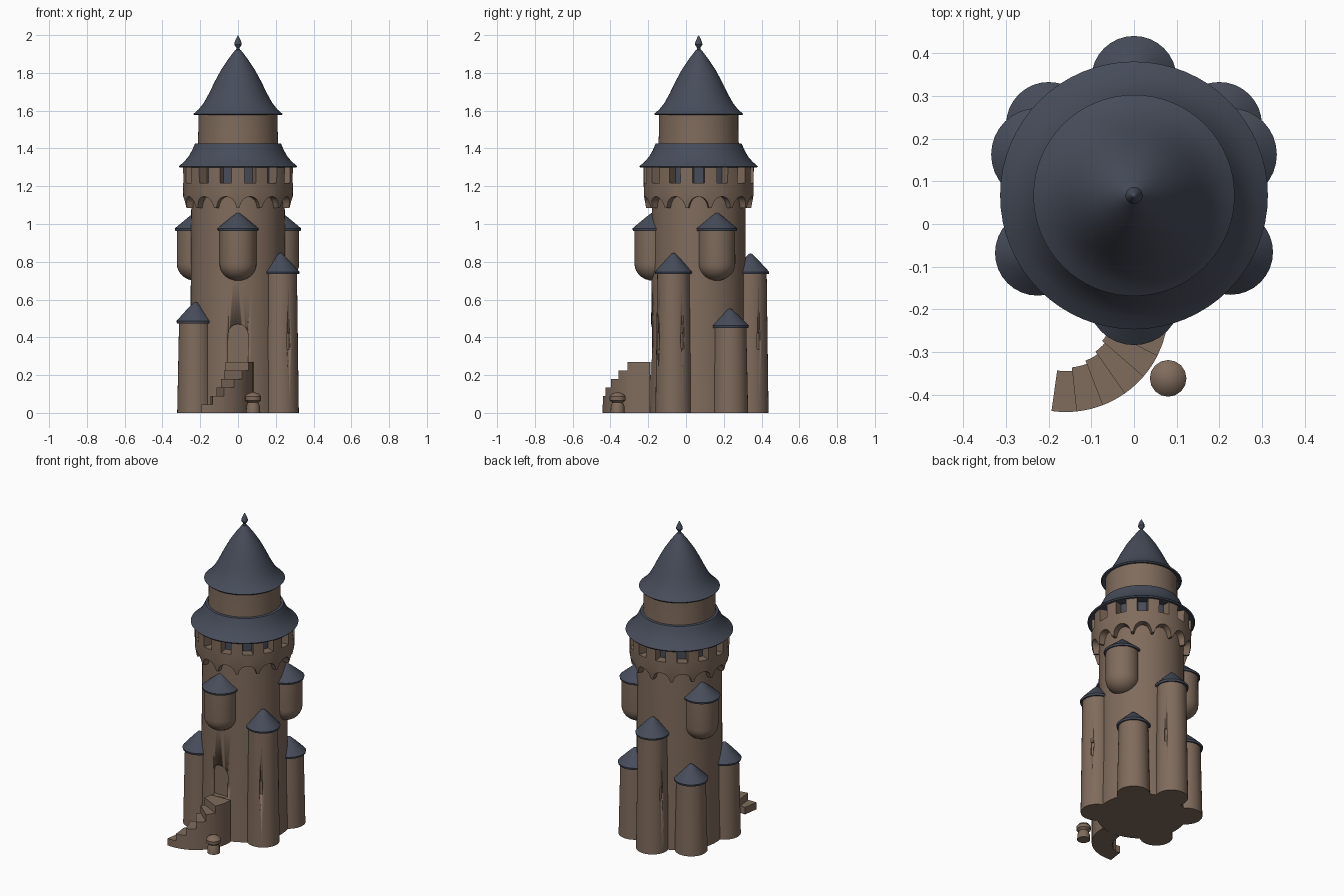
import bpy, bmesh, math
from math import radians, pi, cos, sin, sqrt

if "Cube" in bpy.data.objects:
    bpy.data.objects.remove(bpy.data.objects["Cube"])

AXIS = (0, 0.067)          # centre line of the main tower


def material(name, rgb):
    m = bpy.data.materials.new(name)
    m.diffuse_color = (*rgb, 1)
    m.use_nodes = True
    m.node_tree.nodes["Principled BSDF"].inputs["Base Color"].default_value = m.diffuse_color
    return m


STONE = material("brown stone", (0.215, 0.148, 0.107))
SLATE = material("blue slate", (0.062, 0.073, 0.102))


def sweep(name, centre, profile, mat, angles=None, closed=False, n=48, auto=30):
    """Turn a profile of (radius, height) about an upright axis.
    A full turn unless angles are given; profile may be a function of angle.
    closed joins the last profile point to the first."""
    full = angles is None or len(angles) == 0
    if full:
        angles = [2 * pi * i / n for i in range(n)]
    shape = profile if callable(profile) else (lambda a: profile)
    bm = bmesh.new()
    cols = [[bm.verts.new((centre[0] + r * cos(a), centre[1] + r * sin(a), z))
             for r, z in shape(a)] for a in angles]
    m = len(cols[0])
    for i in range(len(cols) if full else len(cols) - 1):
        c, d = cols[i], cols[(i + 1) % len(cols)]
        for j in range(m if closed else m - 1):
            k = (j + 1) % m
            bm.faces.new((c[j], d[j], d[k], c[k]))
    if not full:
        bm.faces.new(cols[0])
        bm.faces.new(cols[-1][::-1])
    bmesh.ops.remove_doubles(bm, verts=bm.verts, dist=1e-5)
    bmesh.ops.dissolve_degenerate(bm, dist=1e-6, edges=bm.edges)
    bmesh.ops.recalc_face_normals(bm, faces=bm.faces)
    return finish(name, bm, mat, auto)


def finish(name, bm, mat, auto=30):
    me = bpy.data.meshes.new(name)
    bm.to_mesh(me)
    bm.free()
    ob = bpy.data.objects.new(name, me)
    bpy.context.collection.objects.link(ob)
    me.materials.append(mat)
    bpy.ops.object.select_all(action='DESELECT')
    ob.select_set(True)
    bpy.context.view_layer.objects.active = ob
    bpy.ops.object.shade_smooth_by_angle(angle=radians(auto))
    return ob


def cut_arch(target, centre, radius, az, z0, z1, width, depth, round_foot=False):
    """Cut a shallow round-headed recess into an upright wall."""
    h = width / 2
    pts = [(h * cos(pi * i / 10), z1 - h + h * sin(pi * i / 10)) for i in range(11)]
    if round_foot:
        pts += [(-h * cos(pi * i / 10), z0 + h - h * sin(pi * i / 10)) for i in range(11)]
    else:
        pts += [(-h, z0), (h, z0)]
    bm = bmesh.new()

    def loop(d):
        return [bm.verts.new((centre[0] + d * cos(az) - t * sin(az),
                              centre[1] + d * sin(az) + t * cos(az), z)) for t, z in pts]
    inner, outer = loop(radius - depth), loop(radius + 0.05)
    bm.faces.new(inner)
    bm.faces.new(outer)
    for i in range(len(pts)):
        j = (i + 1) % len(pts)
        bm.faces.new((inner[i], inner[j], outer[j], outer[i]))
    bmesh.ops.remove_doubles(bm, verts=bm.verts, dist=1e-6)
    bmesh.ops.recalc_face_normals(bm, faces=bm.faces)
    cutter = finish("recess_cutter", bm, STONE)
    cutter.hide_render = True
    bpy.context.view_layer.objects.active = target
    mod = target.modifiers.new("recess", 'BOOLEAN')
    mod.operation, mod.solver, mod.object = 'DIFFERENCE', 'EXACT', cutter
    bpy.ops.object.modifier_apply(modifier=mod.name)
    bpy.data.objects.remove(cutter)


def cone_roof(name, centre, r, z0, z1):
    h = z1 - z0
    sweep(name, centre, [(0, z0), (r, z0 - 0.008), (r + 0.003, z0 + 0.004),
                         (r * 0.72, z0 + h * 0.36), (r * 0.36, z0 + h * 0.72),
                         (r * 0.1, z0 + h * 0.96), (0, z1)], SLATE, n=32, auto=40)


# Main shaft with arched door recess
shaft = sweep("main_shaft", AXIS, [(0, 0), (0.262, 0), (0.252, 0.35), (0.25, 0.7),
                                   (0.248, 1.05), (0.245, 1.21), (0, 1.21)], STONE, n=64)
cut_arch(shaft, AXIS, 0.25, -pi / 2, 0.27, 0.47, 0.105, 0.02)

# Gallery: scalloped band, then merlons with gaps showing a dark core
BAYS = 14
BAY = 2 * pi / BAYS
START = -pi / 2                       # a merlon faces the front


def scallop(a):
    u = (((a - START) / BAY) % 1 - 0.5) / 0.42
    lift = sqrt(max(0, 1 - u * u))
    z = 1.085 + 0.06 * lift
    r = 0.278 + 0.012 * lift
    return [(0.235, z), (r, z), (0.29, 1.15), (0.291, 1.218), (0.23, 1.218)]


sweep("gallery_band", AXIS, scallop, STONE, closed=True, n=BAYS * 18, auto=35)
for i in range(BAYS):
    mid = START + i * BAY
    half = BAY / 2 - 0.108
    sweep("merlon", AXIS, [(0.23, 1.216), (0.291, 1.216), (0.292, 1.308), (0.23, 1.308)],
          STONE, [mid + half * (k / 3 - 1) for k in range(7)], closed=True)
sweep("gallery_core", AXIS, [(0.234, 1.21), (0.234, 1.315)], SLATE)

# Lower roof, upper drum, spire and finial
sweep("lower_roof", AXIS, [(0.21, 1.312), (0.308, 1.298), (0.314, 1.305), (0.285, 1.33),
                           (0.262, 1.357), (0.243, 1.39), (0.228, 1.425), (0.2, 1.428)],
      SLATE, n=64, auto=40)
sweep("upper_drum", AXIS, [(0.213, 1.41), (0.21, 1.5), (0.21, 1.6)], STONE, n=64)
sweep("spire_roof", AXIS, [(0.19, 1.59), (0.23, 1.576), (0.236, 1.583), (0.21, 1.605),
                           (0.182, 1.64), (0.154, 1.69), (0.125, 1.75), (0.09, 1.815),
                           (0.05, 1.875), (0.014, 1.922), (0, 1.925)],
      SLATE, n=64, auto=40)
sweep("finial", AXIS, [(0, 1.91), (0.013, 1.915), (0.008, 1.932), (0.02, 1.95),
                       (0.017, 1.965), (0.006, 1.99), (0, 2.0)], SLATE, n=16)

# Turrets standing on the ground: centre, eaves height, peak height
standing = {
    "front_right_turret": ((0.226, -0.066), 0.742, 0.848),
    "front_left_turret": ((-0.226, -0.068), 0.482, 0.588),
    "back_turret": ((0, 0.341), 0.742, 0.845),
    "back_right_turret": ((0.2, 0.233), 0.458, 0.552),
    "back_left_turret": ((-0.2, 0.233), 0.458, 0.552),
}
slits = {"front_right_turret": (-63, 32), "back_turret": (160, 28)}
for name, (c, eave, peak) in standing.items():
    body = sweep(name, c, [(0, 0), (0.096, 0), (0.091, eave * 0.5),
                           (0.086, eave + 0.004), (0, eave + 0.004)], STONE, n=36)
    for az in slits.get(name, ()):
        cut_arch(body, c, 0.09, radians(az), 0.335, 0.425, 0.018, 0.012, True)
    cone_roof(name + "_roof", c, 0.097, eave, peak)

# Hanging turrets with rounded feet
hanging = {"front_hanging_turret": (0, -0.175),
           "right_hanging_turret": (0.226, 0.163),
           "left_hanging_turret": (-0.226, 0.163)}
for name, c in hanging.items():
    foot = [(0.098 * sin(t), 0.79 - 0.09 * cos(t)) for t in (pi / 2 * i / 7 for i in range(8))]
    sweep(name, c, foot + [(0.097, 0.975), (0, 0.975)], STONE, n=36)
    cone_roof(name + "_roof", c, 0.106, 0.972, 1.06)

# Curved steps climbing to the door
STEP_CENTRE = (-0.16, -0.2)
edges = [-98, -84, -69, -55, -41, -27, 2]
for i in range(6):
    top = 0.045 * (i + 1)
    a0, a1 = edges[i], edges[i + 1]
    inner = 0.145 - 0.008 * i
    sweep("step_%d" % (i + 1), STEP_CENTRE,
          [(inner, 0), (0.241, 0), (0.241, top), (inner, top)], STONE,
          [radians(a0 + (a1 - a0) * k / 4) for k in range(5)], closed=True)

# Small post beside the steps
sweep("post", (0.08, -0.362), [(0, 0), (0.038, 0), (0.036, 0.035), (0.028, 0.055),
                               (0.042, 0.066), (0.043, 0.086), (0.032, 0.1), (0, 0.112)],
      STONE, n=16, auto=40)
